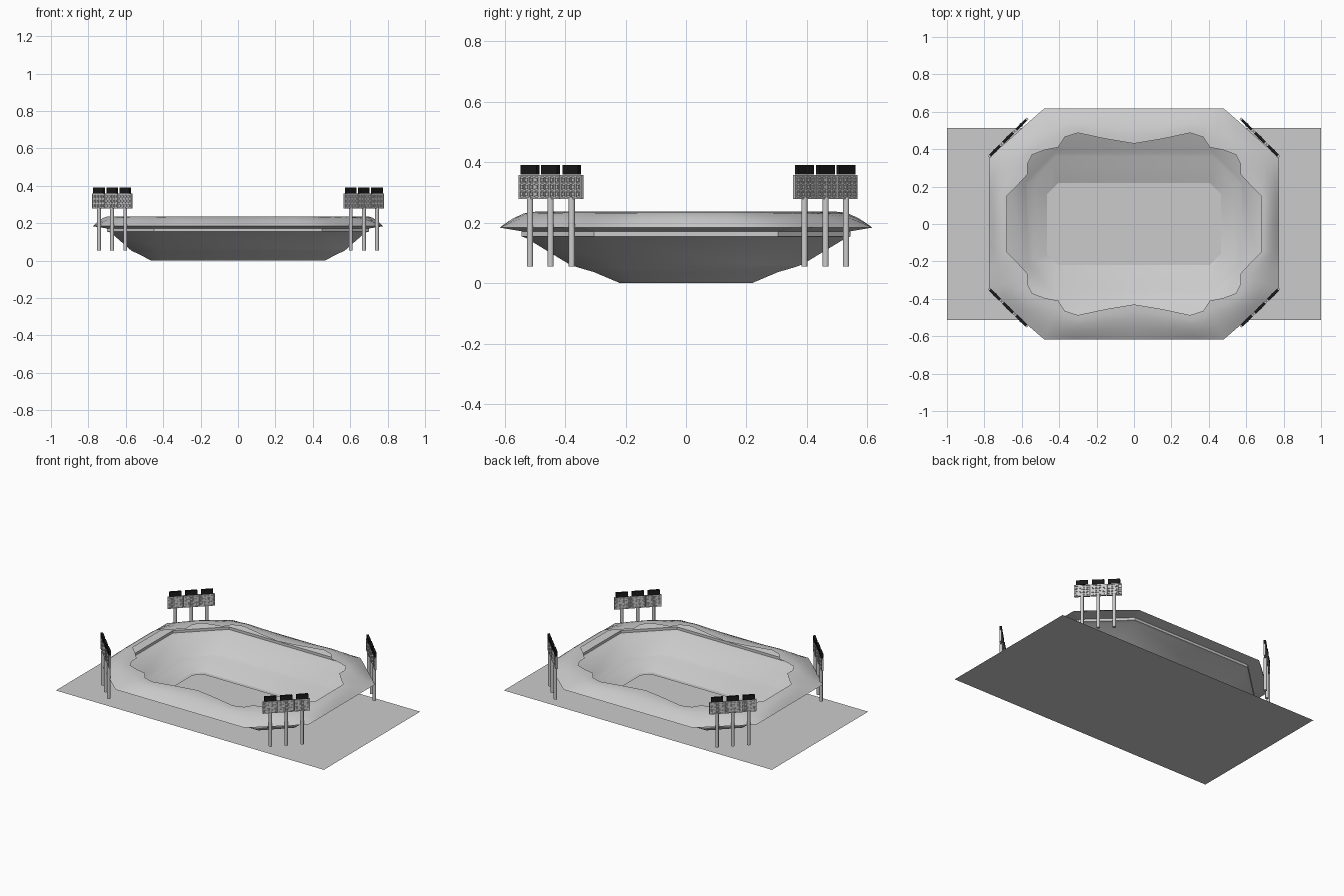
import bpy, bmesh, math
from mathutils import Matrix, Vector

if "Cube" in bpy.data.objects:
    bpy.data.objects.remove(bpy.data.objects["Cube"])


def make_object(name, bm, smooth=None):
    mesh = bpy.data.meshes.new(name)
    bm.to_mesh(mesh)
    bm.free()
    ob = bpy.data.objects.new(name, mesh)
    bpy.context.collection.objects.link(ob)
    if smooth is not None:
        bpy.ops.object.select_all(action='DESELECT')
        bpy.context.view_layer.objects.active = ob
        ob.select_set(True)
        bpy.ops.object.shade_smooth_by_angle(angle=math.radians(smooth))
    return ob


def full_loop(quarter):
    """Mirror a quarter outline (from the +y side round to +x) into a closed loop."""
    half = quarter + [(x, -y) for x, y in reversed(quarter) if y > 0]
    return half + [(-x, y) for x, y in reversed(half) if x > 0]


def loft(name, rings, cap=False, smooth=None):
    bm = bmesh.new()
    rows = [[bm.verts.new(p) for p in ring] for ring in rings]
    n = len(rows[0])
    for a, b in zip(rows, rows[1:]):
        for i in range(n):
            j = (i + 1) % n
            bm.faces.new((a[i], a[j], b[j], b[i]))
    if cap:
        bm.faces.new(rows[0])
    bmesh.ops.recalc_face_normals(bm, faces=bm.faces)
    return make_object(name, bm, smooth)


def octagon(hx, hy, cx, cy, z):
    return [(x, y, z) for x, y in full_loop([(hx - cx, hy), (hx, hy - cy)])]


def add_box(bm, center, size):
    m = Matrix.Translation(center) @ Matrix.Diagonal((*size, 1))
    bmesh.ops.create_cube(bm, size=1, matrix=m)


# Ground slab
bm = bmesh.new()
bmesh.ops.create_grid(bm, x_segments=1, y_segments=1, size=1,
                      matrix=Matrix.Diagonal((1, 0.513, 1, 1)))
make_object("ground", bm)

# Pitch
loft("pitch", [octagon(0.44, 0.193, 0.05, 0.05, 0.004),
               octagon(0.44, 0.193, 0.05, 0.05, 0.0)], cap=True)

# Seating bowl: lower tier, walkway, upper tier, parapet
bowl = [(0.465, 0.22, 0.06, 0.06, 0.001), (0.535, 0.305, 0.11, 0.11, 0.037),
        (0.57, 0.36, 0.15, 0.15, 0.053), (0.58, 0.385, 0.16, 0.16, 0.062),
        (0.68, 0.53, 0.245, 0.235, 0.15), (0.70, 0.545, 0.25, 0.24, 0.155),
        (0.70, 0.545, 0.25, 0.24, 0.172)]
loft("seating_bowl", [octagon(*r) for r in bowl], smooth=30)

# Roof: octagonal eave blended to a wavy inner edge
outer = full_loop([(0, .617), (.16, .617), (.32, .617), (.40, .617), (.48, .617), (.56, .548),
                   (.63, .484), (.71, .413), (.775, .35), (.775, .25), (.775, .15), (.775, 0)])
inner = full_loop([(0, .43), (.15, .455), (.30, .487), (.37, .465), (.405, .41), (.48, .395),
                   (.545, .37), (.57, .32), (.57, .265), (.63, .20), (.68, .15), (.68, 0)])
rings = []
for t, z in [(0, .184), (.15, .198), (.35, .215), (.6, .23), (.8, .236), (1, .237)]:
    rings.append([(a[0] + (b[0] - a[0]) * t, a[1] + (b[1] - a[1]) * t, z)
                  for a, b in zip(outer, inner)])
loft("roof", rings, smooth=40)

# Underside of the eave, joining the parapet to the roof edge
loft("eave_soffit", [octagon(0.70, 0.545, 0.25, 0.24, 0.172),
                     octagon(0.775, 0.617, 0.295, 0.267, 0.184)])

# Floodlight towers: three masts across each chamfered corner
black = bpy.data.materials.new("black")
black.diffuse_color = (0.01, 0.01, 0.01, 1)
black.use_nodes = True
black.node_tree.nodes["Principled BSDF"].inputs["Base Color"].default_value = black.diffuse_color


def floodlight(x, y, angle, index):
    place = Matrix.Translation((x, y, 0)) @ Matrix.Rotation(angle, 4, 'Z')
    # mast
    bm = bmesh.new()
    bmesh.ops.create_cone(bm, cap_ends=True, segments=12, radius1=0.0105, radius2=0.0105,
                          depth=0.23, matrix=Matrix.Translation((0, 0, 0.17)))
    make_object(f"mast_{index}", bm, 40).matrix_world = place
    # lamp lattice
    bm = bmesh.new()
    w, lo, hi = 0.09, 0.282, 0.355
    for i in range(5):
        add_box(bm, (-w / 2 + i * w / 4, 0, (lo + hi) / 2), (0.006, 0.012, hi - lo))
    for k in range(4):
        add_box(bm, (0, 0, lo + k * (hi - lo) / 3), (w + 0.006, 0.012, 0.006))
    add_box(bm, (0, 0, (lo + hi) / 2), (w, 0.004, hi - lo))
    # lamps
    for i in range(4):
        for k in range(3):
            add_box(bm, (-w / 2 + (i + .5) * w / 4, 0, lo + (k + .5) * (hi - lo) / 3),
                    (0.01, 0.014, 0.012))
    make_object(f"lamp_panel_{index}", bm).matrix_world = place
    # black top box
    bm = bmesh.new()
    add_box(bm, (0, 0, 0.375), (0.074, 0.014, 0.032))
    ob = make_object(f"top_box_{index}", bm)
    ob.data.materials.append(black)
    ob.matrix_world = place


n = 0
for sx in (-1, 1):
    for sy in (-1, 1):
        for x, y in [(0.603, 0.523), (0.673, 0.455), (0.743, 0.385)]:
            n += 1
            floodlight(sx * x, sy * y + 0.007, math.radians(-45 * sx * sy), n)
